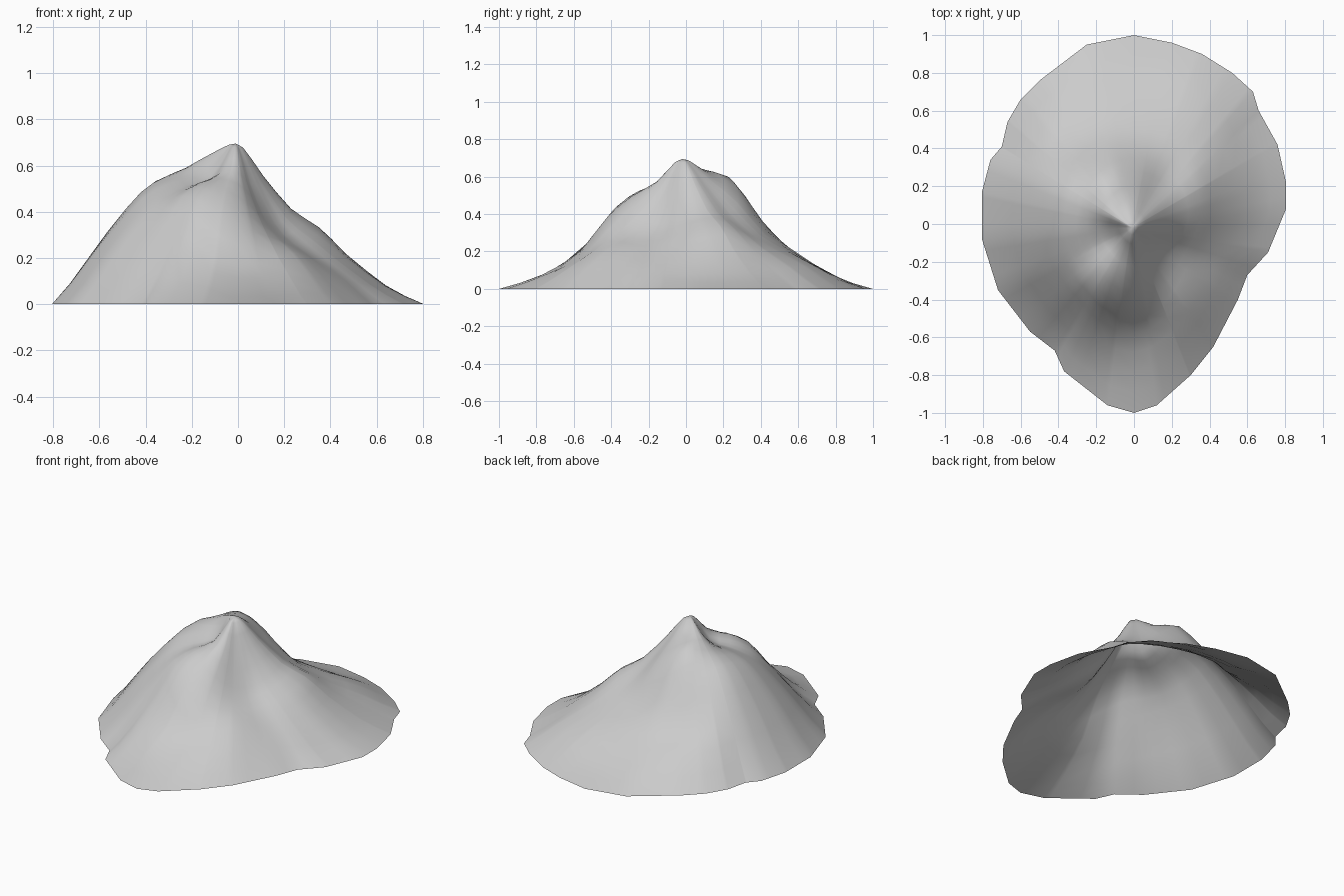
import bpy, bmesh
from math import atan2, hypot, sin, cos, tau

if "Cube" in bpy.data.objects:
    bpy.data.objects.remove(bpy.data.objects["Cube"])

# Ground outline, anticlockwise from the front tip
OUTLINE = [(0, -1), (.12, -.96), (.30, -.80), (.42, -.65), (.55, -.40), (.60, -.27),
           (.71, -.15), (.805, .08), (.805, .22), (.76, .42), (.66, .60), (.63, .70),
           (.52, .80), (.36, .90), (.20, .96), (0, 1), (-.25, .95), (-.50, .76),
           (-.60, .66), (-.67, .54), (-.70, .41), (-.76, .34), (-.805, .17), (-.805, -.08),
           (-.72, -.35), (-.55, -.57), (-.42, -.67), (-.37, -.78), (-.14, -.96)]

# Slope heights at these fractions of the rim distance, one row per 30 degrees from +x
STEPS = [0, .15, .30, .45, .60, .80, 1]
SLOPES = [(.54, .39, .30, .20, .08), (.56, .42, .34, .22, .09), (.56, .41, .29, .21, .12),
          (.60, .50, .31, .20, .07), (.63, .60, .43, .25, .14), (.65, .59, .53, .41, .20),
          (.58, .55, .51, .40, .20), (.55, .51, .46, .36, .18), (.57, .53, .46, .31, .13),
          (.57, .47, .34, .17, .07), (.52, .37, .28, .22, .11), (.53, .35, .26, .19, .10)]
PEAK, RIM = .695, .006


def spline(a, b, c, d, t):
    return b + .5 * t * (c - a + t * (2*a - 5*b + 4*c - d + t * (3*(b - c) + d - a)))


def rim_radius(angle):
    """Distance from the centre to the outline in one direction."""
    dx, dy = cos(angle), sin(angle)
    for (x1, y1), (x2, y2) in zip(OUTLINE, OUTLINE[1:] + OUTLINE[:1]):
        c1, c2 = dx*y1 - dy*x1, dx*y2 - dy*x2
        if c1 <= 0 < c2:
            k = -c1 / (c2 - c1)
            return hypot(x1 + k*(x2 - x1), y1 + k*(y2 - y1))
    return 1


def height(angle, f):
    """Smooth height between the sampled slopes."""
    u = (angle % tau) / tau * 12
    i, t = int(u), u % 1
    rows = [SLOPES[(i + k) % 12] for k in (-1, 0, 1, 2)]
    col = [PEAK] + [spline(*v, t) for v in zip(*rows)] + [RIM]
    j = max(k for k in range(6) if STEPS[k] <= f)
    s = (f - STEPS[j]) / (STEPS[j+1] - STEPS[j])
    before = col[1] if j == 0 else col[j-1]
    after = col[j+2] if j < 5 else 0
    return max(RIM, spline(before, col[j], col[j+1], after, s))


# Mountain shell: rings of points around the peak, open underneath
angles = sorted({atan2(y, x) % tau for x, y in OUTLINE} | {k * tau / 36 for k in range(36)})
fractions = [.04, .09, .15, .22, .30, .37, .45, .52, .60, .70, .80, .90, 1]
bm = bmesh.new()
top = bm.verts.new((-.01, -.02, PEAK))
rings = []
for f in fractions:
    ring = []
    for a in angles:
        # Inner rings follow a rounder outline, so rim notches fade out uphill
        soft = sum(rim_radius(a + d) for d in (-.3, -.15, 1e-6, .15, .3)) / 5
        r = f * (soft + (rim_radius(a + 1e-6) - soft) * f**3)
        ring.append(bm.verts.new((r*cos(a) - .01*(1 - f), r*sin(a) - .02*(1 - f), height(a, f))))
    rings.append(ring)
n = len(angles)
for k in range(n):
    m = (k + 1) % n
    bm.faces.new((top, rings[0][k], rings[0][m]))
    for inner, outer in zip(rings, rings[1:]):
        bm.faces.new((inner[k], outer[k], outer[m], inner[m]))
# Drop the rim onto the ground
for v in rings[-1]:
    v.co.z = 0
mesh = bpy.data.meshes.new("mountain")
bm.to_mesh(mesh)
bm.free()
mountain = bpy.data.objects.new("mountain", mesh)
bpy.context.collection.objects.link(mountain)
for p in mesh.polygons:
    p.use_smooth = True
